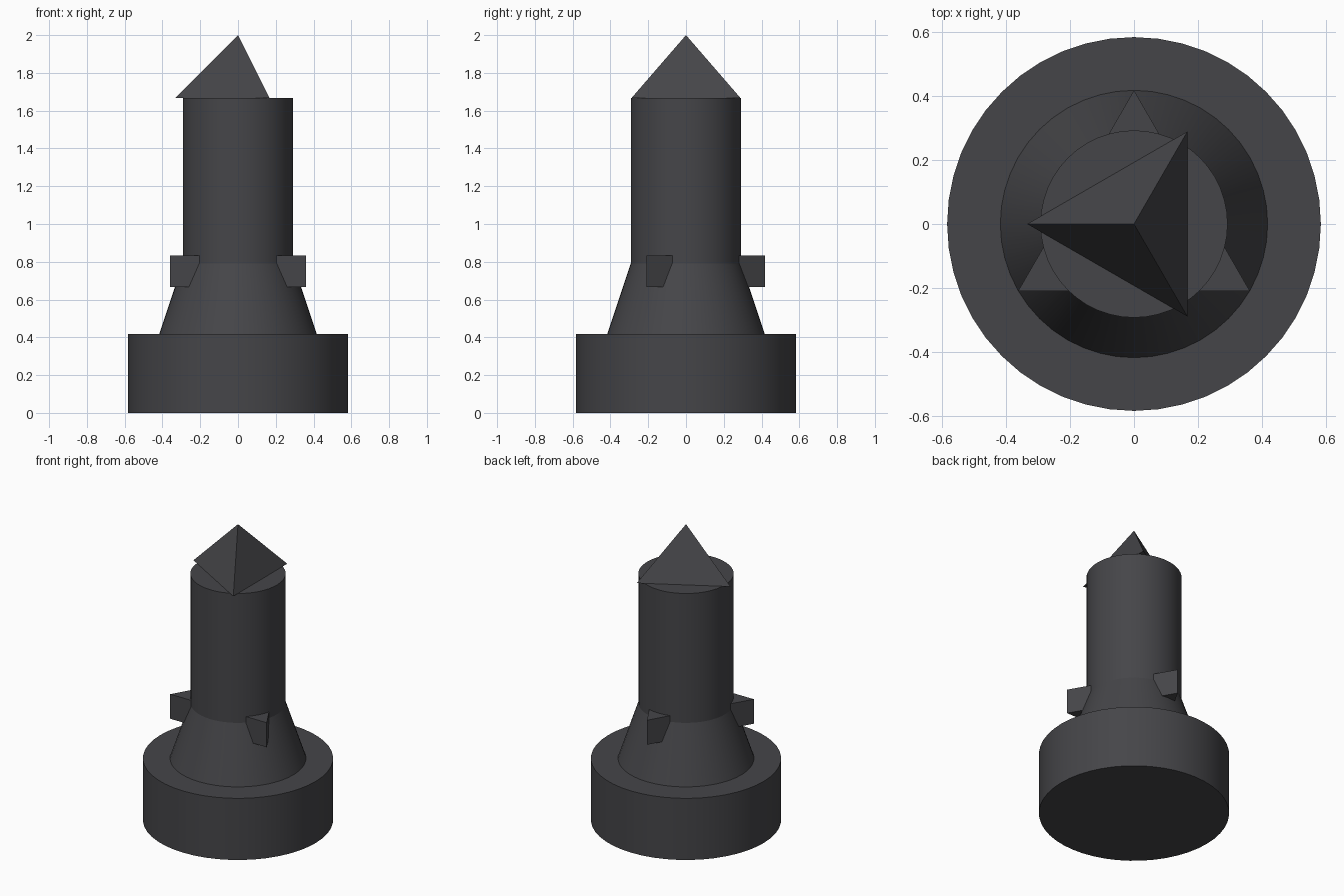
import bpy
import math

cube = bpy.data.objects.get("Cube")
if cube:
    bpy.data.objects.remove(cube, do_unlink=True)

# Single dark grey material
GREY = (0.06, 0.06, 0.066, 1.0)
mat = bpy.data.materials.new("dark grey")
mat.use_nodes = True
mat.diffuse_color = GREY
bsdf = next(n for n in mat.node_tree.nodes if n.type == 'BSDF_PRINCIPLED')
bsdf.inputs["Base Color"].default_value = GREY


def frustum(name, sides, r_bottom, r_top, z0, z1, turn=0.0, smooth=True):
    """Upright cone, cylinder, prism or pyramid between two heights."""
    bpy.ops.mesh.primitive_cone_add(vertices=sides, radius1=r_bottom, radius2=r_top,
                                    depth=z1 - z0, location=(0, 0, (z0 + z1) / 2),
                                    rotation=(0, 0, turn))
    obj = bpy.context.object
    obj.name = name
    obj.data.name = name
    obj.data.materials.append(mat)
    if smooth:
        bpy.ops.object.shade_smooth_by_angle(angle=math.radians(30))
    return obj


# Round foot, flared collar and straight shaft
frustum("base", 48, 0.583, 0.583, 0.0, 0.417)
frustum("collar", 48, 0.417, 0.292, 0.417, 0.792)
frustum("shaft", 48, 0.292, 0.292, 0.792, 1.667)

# Triangular prism whose corners poke out of the collar as three fins
frustum("fins", 3, 0.417, 0.417, 0.667, 0.833, smooth=False)

# Three-sided pointed tip with one corner toward -x
frustum("tip", 3, 0.333, 0.0, 1.667, 2.0, turn=math.pi / 2, smooth=False)
